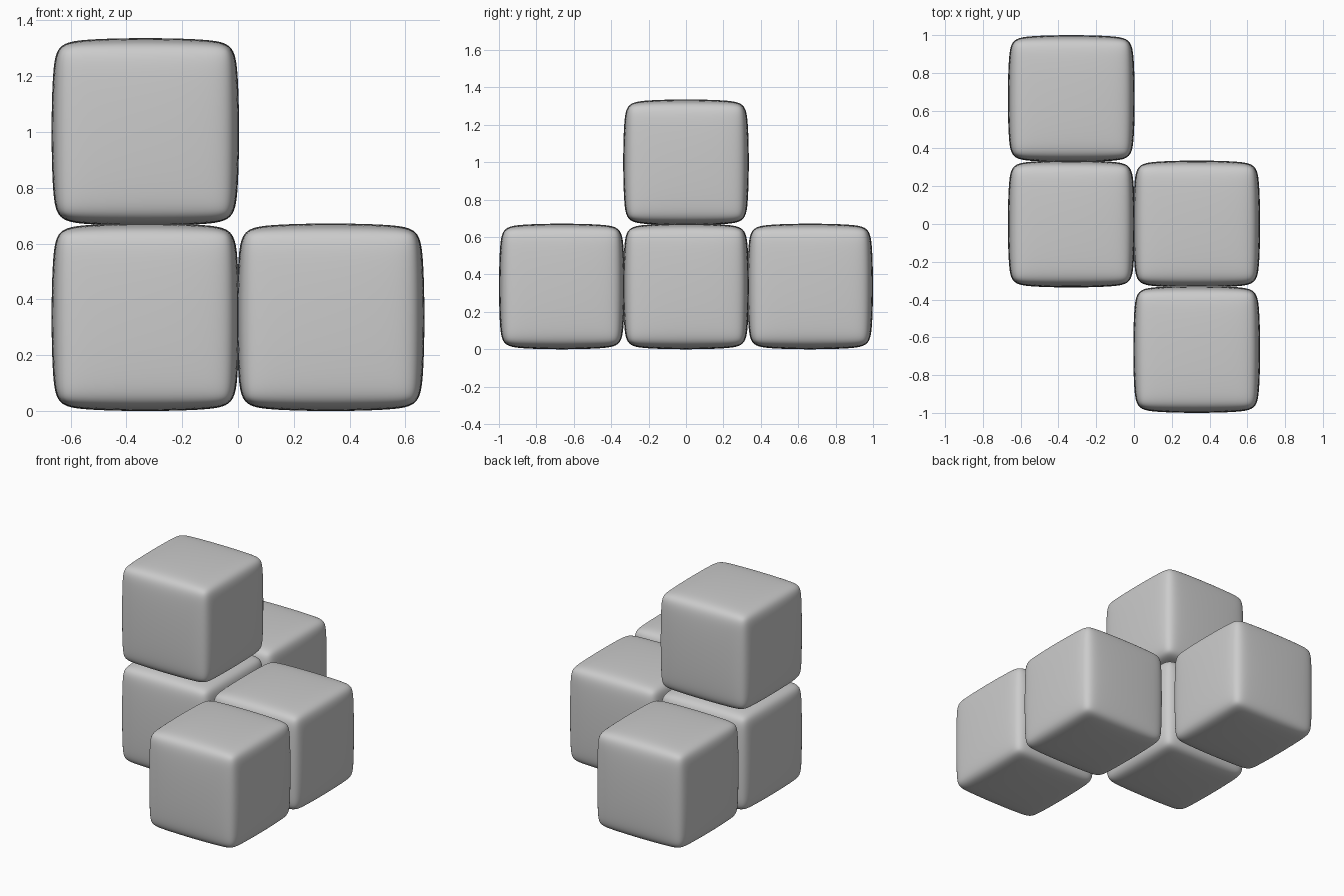
import bpy

if "Cube" in bpy.data.objects:
    bpy.data.objects.remove(bpy.data.objects["Cube"])

SIZE = 0.672    # finished width of one soft cube
PITCH = 0.664   # spacing between neighbouring cubes
CAGE = 0.679    # control cube, shrinks to SIZE when subdivided


def soft_cube(name, i, j, k):
    """Pillowy rounded cube at grid position i, j, k."""
    bpy.ops.mesh.primitive_cube_add(
        size=CAGE, location=(i * PITCH, j * PITCH, SIZE / 2 + k * PITCH))
    cube = bpy.context.object
    cube.name = name
    bevel = cube.modifiers.new("edge_bevel", 'BEVEL')
    bevel.width = 0.046
    bevel.segments = 1
    subdivision = cube.modifiers.new("rounding", 'SUBSURF')
    subdivision.levels = 4
    subdivision.render_levels = 4
    bpy.ops.object.shade_smooth()
    return cube


# Zigzag base layer of four cubes, with one stacked on top
soft_cube("base_cube_back_left", -0.5, 1, 0)
soft_cube("base_cube_middle_left", -0.5, 0, 0)
soft_cube("base_cube_middle_right", 0.5, 0, 0)
soft_cube("base_cube_front_right", 0.5, -1, 0)
soft_cube("top_cube", -0.5, 0, 1)
